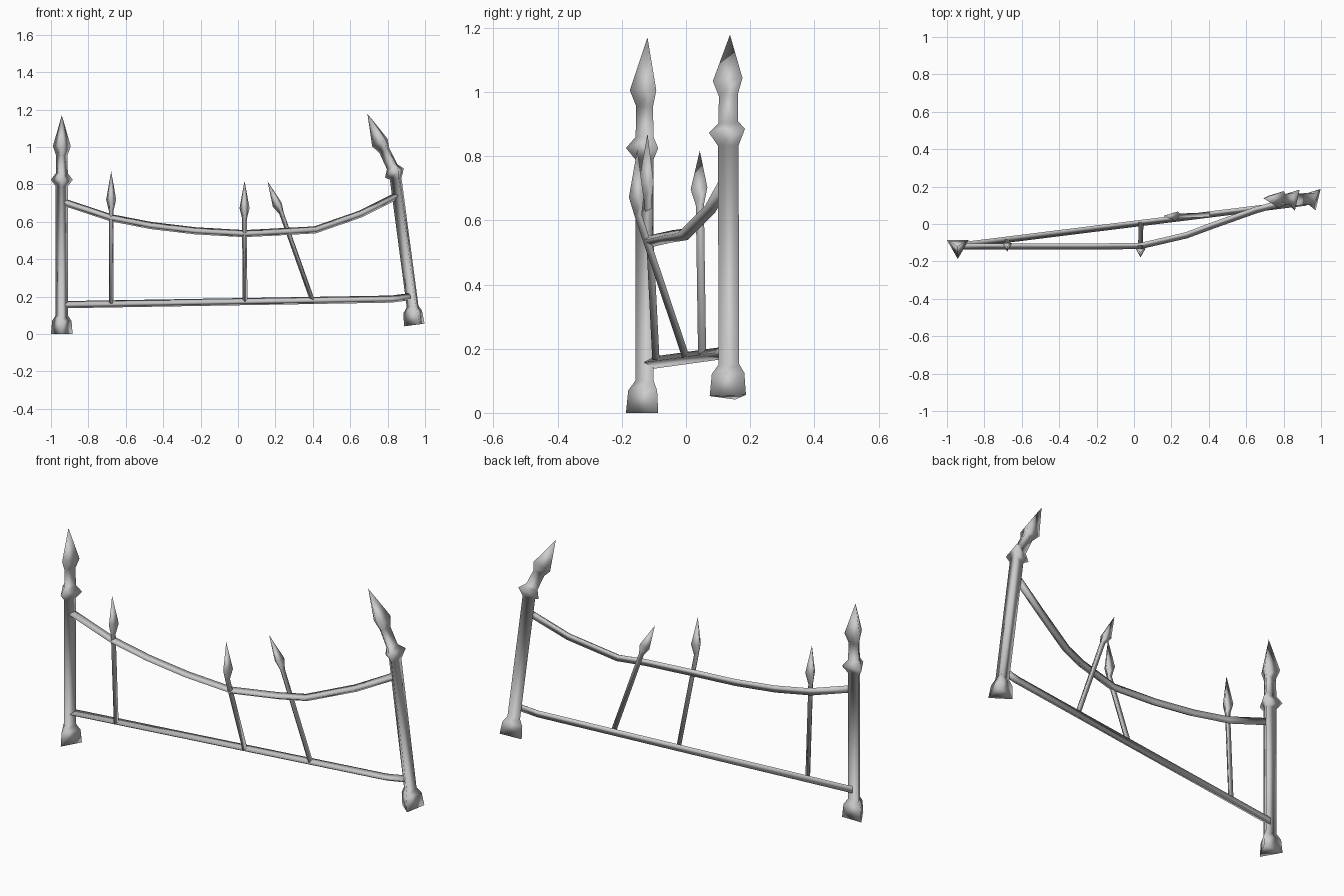
import bpy, bmesh, math
from mathutils import Vector

cube = bpy.data.objects.get("Cube")
if cube:
    bpy.data.objects.remove(cube, do_unlink=True)

iron = bpy.data.materials.new("light_grey_iron")
iron.use_nodes = True
GREY = (0.6, 0.6, 0.6, 1)
iron.diffuse_color = GREY
iron.node_tree.nodes["Principled BSDF"].inputs["Base Color"].default_value = GREY

FRONT = Vector((0, -1, 0))
turn = math.radians(167)
SIDE = Vector((math.cos(turn), math.sin(turn), 0))


def loft(name, stations, edge):
    """Three-sided bar through (centre, axis, radius) stations, one corner towards edge."""
    bm = bmesh.new()
    rings = []
    for centre, axis, radius in stations:
        if radius == 0:
            rings.append([bm.verts.new(centre)] * 3)
            continue
        u = (edge - axis * edge.dot(axis)).normalized()
        v = axis.cross(u)
        angles = [math.tau * i / 3 for i in range(3)]
        rings.append([bm.verts.new(centre + radius * (u * math.cos(a) + v * math.sin(a)))
                      for a in angles])
    for low, high in zip(rings, rings[1:]):
        for i in range(3):
            j = (i + 1) % 3
            corners = [low[i], low[j], high[j], high[i]]
            bm.faces.new(list(dict.fromkeys(corners)))
    for ring in (rings[0], rings[-1]):
        if len(set(ring)) == 3:
            bm.faces.new(ring)
    bmesh.ops.recalc_face_normals(bm, faces=bm.faces)
    mesh = bpy.data.meshes.new(name)
    bm.to_mesh(mesh)
    bm.free()
    mesh.materials.append(iron)
    for poly in mesh.polygons:
        poly.use_smooth = True
    bpy.context.collection.objects.link(bpy.data.objects.new(name, mesh))


def post(name, foot, collar, tip, edge):
    """Post with flared foot, collar and spear head; the head may bend at the collar."""
    foot, collar, tip = Vector(foot), Vector(collar), Vector(tip)
    shaft, head = (collar - foot).normalized(), (tip - collar).normalized()
    stations = [(foot + shaft * d, shaft, r)
                for d, r in ((0, 0.067), (0.07, 0.06), (0.1, 0.038))]
    stations.append((collar - shaft * 0.035, shaft, 0.038))
    stations += [(collar + head * d, head, r)
                 for d, r in ((0, 0.067), (0.035, 0.037), (0.13, 0.035), (0.18, 0.055))]
    stations.append((tip, head, 0))
    loft(name, stations, edge)


def picket(name, foot, neck, tip, edge):
    """Thin bar with a spear head that bends at the neck."""
    foot, neck, tip = Vector(foot), Vector(neck), Vector(tip)
    shaft, head = (neck - foot).normalized(), (tip - neck).normalized()
    loft(name, [(foot, shaft, 0.015), (neck, shaft, 0.015),
                (neck.lerp(tip, 0.28), head, 0.031), (tip, head, 0)], edge)


def rail(name, points):
    """Bar following a path."""
    pts = [Vector(p) for p in points]
    last = len(pts) - 1
    loft(name, [(p, (pts[min(i + 1, last)] - pts[max(i - 1, 0)]).normalized(), 0.022)
                for i, p in enumerate(pts)], FRONT)


# Posts: upright on the right side, leaning with a bent head on the left
post("right_post", (-0.942, -0.12, 0), (-0.942, -0.12, 0.825), (-0.942, -0.12, 1.17), FRONT)
post("left_post", (0.952, 0.138, 0.05), (0.844, 0.136, 0.865), (0.692, 0.137, 1.178), SIDE)

# Remaining pickets
picket("right_picket", (-0.678, -0.09, 0.165), (-0.678, -0.115, 0.66),
       (-0.678, -0.12, 0.87), FRONT)
picket("middle_picket", (0.037, 0.003, 0.175), (0.035, -0.145, 0.615),
       (0.035, -0.152, 0.82), FRONT)
picket("left_picket", (0.4, 0.052, 0.18), (0.235, 0.045, 0.645),
       (0.158, 0.043, 0.817), SIDE)

# Rails
rail("bottom_rail", [(-0.935, -0.11, 0.157), (0.82, 0.108, 0.187), (0.92, 0.12, 0.2)])
rail("top_rail", [(-0.935, -0.115, 0.707), (-0.68, -0.115, 0.622), (-0.463, -0.115, 0.58),
                  (-0.227, -0.115, 0.552), (0.035, -0.112, 0.537), (0.28, -0.055, 0.55),
                  (0.415, -0.005, 0.558), (0.655, 0.08, 0.642), (0.855, 0.135, 0.742)])
